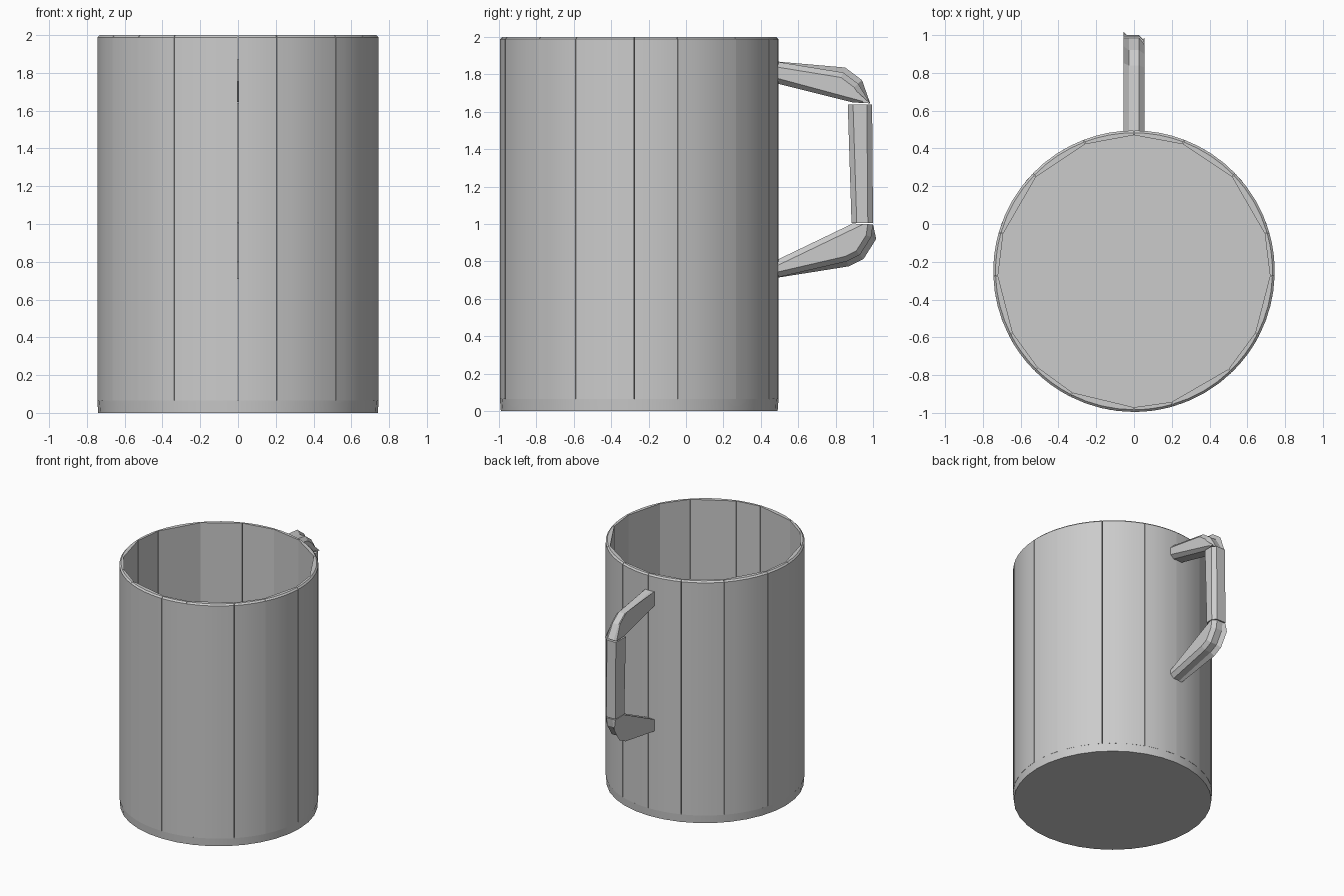
import bpy, bmesh, math

cube = bpy.data.objects.get("Cube")
if cube:
    bpy.data.objects.remove(cube, do_unlink=True)

RADIUS, INNER, CENTRE_Y = 0.745, 0.72, -0.25
FLOOR, HEIGHT = 0.065, 2.0

grey = bpy.data.materials.new("plain grey")
grey.use_nodes = True
colour = (0.6, 0.6, 0.6, 1)
grey.diffuse_color = colour
grey.node_tree.nodes["Principled BSDF"].inputs["Base Color"].default_value = colour


def finish(name, bm, smooth_angle=None):
    """Turn a bmesh into a named grey object."""
    bmesh.ops.recalc_face_normals(bm, faces=bm.faces)
    mesh = bpy.data.meshes.new(name)
    bm.to_mesh(mesh)
    bm.free()
    mesh.materials.append(grey)
    obj = bpy.data.objects.new(name, mesh)
    bpy.context.collection.objects.link(obj)
    if smooth_angle:
        bpy.ops.object.select_all(action='DESELECT')
        obj.select_set(True)
        bpy.context.view_layer.objects.active = obj
        bpy.ops.object.shade_smooth_by_angle(angle=math.radians(smooth_angle))
    return obj


def polar(radius, degrees, z):
    a = math.radians(degrees)
    return (radius * math.cos(a), CENTRE_Y + radius * math.sin(a), z)


def prism(bm, bottom, top):
    """Closed solid between two matching outlines."""
    low = [bm.verts.new(p) for p in bottom]
    high = [bm.verts.new(p) for p in top]
    bm.faces.new(low)
    bm.faces.new(high)
    n = len(low)
    for i in range(n):
        j = (i + 1) % n
        bm.faces.new((low[i], low[j], high[j], high[i]))


# Base disc, which is also the floor inside the mug
bm = bmesh.new()
ring = [i * 360 / 36 for i in range(36)]
prism(bm, [polar(RADIUS - 0.005, a, 0) for a in ring],
      [polar(RADIUS, a, FLOOR) for a in ring])
finish("mug_base", bm, 15)

# Wall: uneven staves, curved outside and flat inside, split by hairline seams
seams = [16, 44, 69, 90, 111, 136, 164, 182, 207, 225, 243, 270, 286, 314, 333, 358, 376]
GAP, STEPS, RIM = 0.12, 4, 0.012
bm = bmesh.new()
for start, end in zip(seams, seams[1:]):
    start, end = start + GAP, end - GAP
    arc = [start + (end - start) * i / STEPS for i in range(STEPS + 1)]

    def outline(outer, inner, z):
        return ([polar(outer, a, z) for a in arc]
                + [polar(inner, end, z), polar(inner, start, z)])

    levels = [outline(RADIUS, INNER, FLOOR),
              outline(RADIUS, INNER, HEIGHT - RIM),
              outline(RADIUS - RIM, INNER, HEIGHT)]
    rows = [[bm.verts.new(p) for p in level] for level in levels]
    bm.faces.new(rows[0])
    bm.faces.new(rows[-1])
    n = len(rows[0])
    for low, high in zip(rows, rows[1:]):
        for i in range(n):
            j = (i + 1) % n
            bm.faces.new((low[i], low[j], high[j], high[i]))
finish("mug_wall", bm, 15)


# Handle: three chunky pieces, each a (y, z) side profile with chamfered edges
def handle_piece(name, profile, chamfer=0.028, half_width=0.055):
    bm = bmesh.new()
    prism(bm, [(-half_width, y, z) for y, z in profile],
          [(half_width, y, z) for y, z in profile])
    bm.normal_update()
    long_edges = [e for e in bm.edges
                  if abs(e.verts[0].co.x - e.verts[1].co.x) < 0.001
                  and e.calc_length() > 0.06]
    # leave the cut ends square so neighbouring pieces meet
    ends = [e for e in long_edges if is_end(e)]
    bmesh.ops.bevel(bm, geom=[e for e in long_edges if e not in ends],
                    offset=chamfer, segments=1, affect='EDGES')
    finish(name, bm)


def is_end(edge):
    a, b = (v.co for v in edge.verts)
    at_wall = max(a.y, b.y) < 0.5
    at_joint = abs(a.z - b.z) < 0.012 and min(a.y, b.y) > 0.85
    return at_wall or at_joint


handle_piece("handle_upper_arm", [
    (0.47, 1.87), (0.84, 1.81), (0.92, 1.75), (0.985, 1.645), (0.89, 1.65), (0.47, 1.755)])
handle_piece("handle_grip", [
    (0.865, 1.638), (0.995, 1.638), (1.0, 1.005), (0.885, 1.005)])
handle_piece("handle_lower_arm", [
    (0.47, 0.8), (0.89, 1.002), (1.0, 0.998), (0.99, 0.93), (0.93, 0.835),
    (0.86, 0.8), (0.47, 0.71)])
